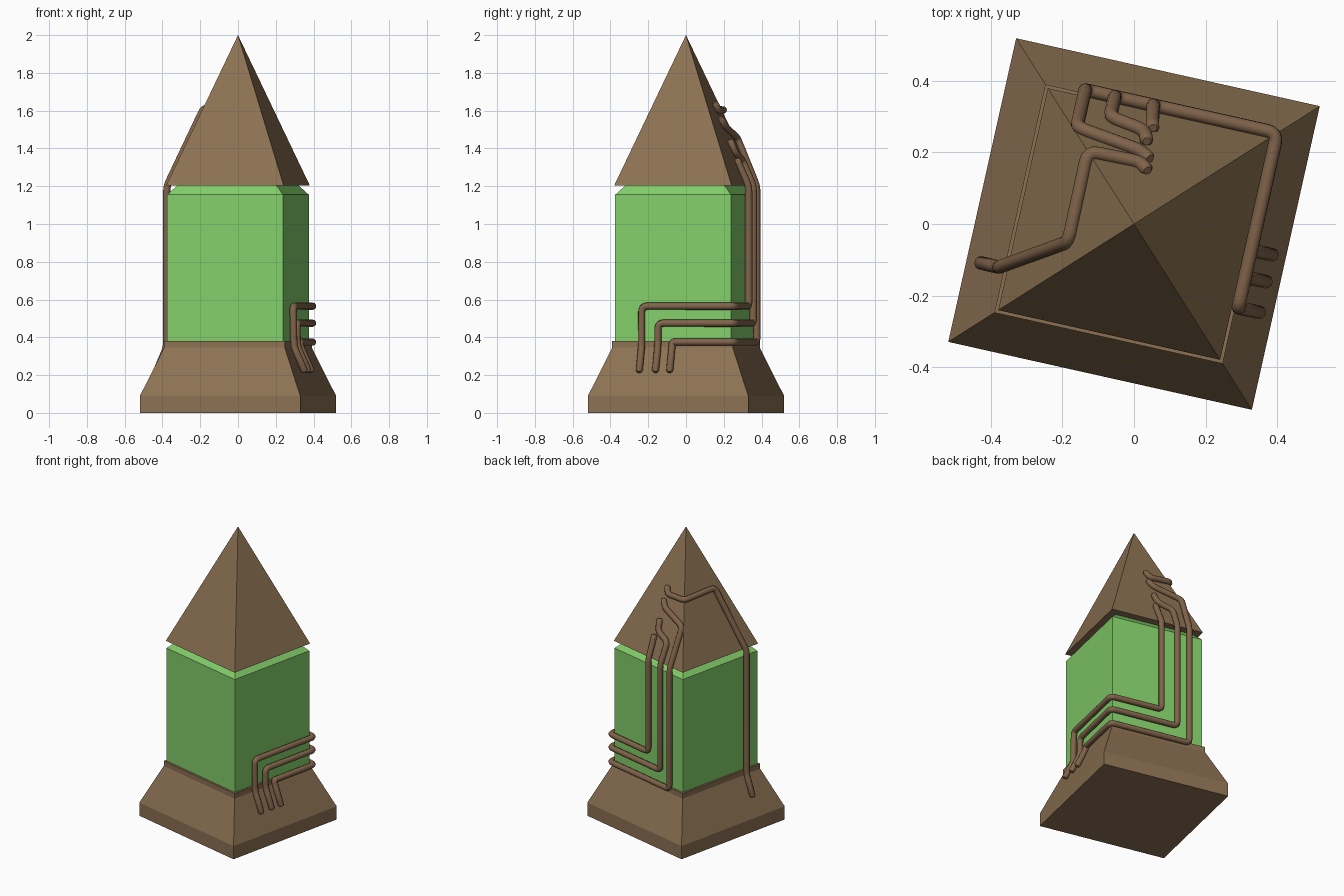
import bpy, bmesh, math
from mathutils import Vector

if "Cube" in bpy.data.objects:
    bpy.data.objects.remove(bpy.data.objects["Cube"])

TURN = math.radians(-12.6)   # whole model is turned about z


def material(name, rgb):
    m = bpy.data.materials.new(name)
    m.diffuse_color = (*rgb, 1)
    m.use_nodes = True
    m.node_tree.nodes["Principled BSDF"].inputs["Base Color"].default_value = m.diffuse_color
    return m


STONE = material("brown stone", (0.26, 0.165, 0.085))
PIPE = material("copper brown", (0.215, 0.125, 0.068))
GREEN = material("green glass", (0.225, 0.62, 0.145))


def square_stack(name, levels, mat):
    """Square rings of (half width, z), skinned and capped; half width 0 is a tip."""
    bm = bmesh.new()
    rings = []
    for h, z in levels:
        if h == 0:
            rings.append([bm.verts.new((0, 0, z))])
        else:
            rings.append([bm.verts.new((h * sx, h * sy, z))
                          for sx, sy in ((-1, -1), (1, -1), (1, 1), (-1, 1))])
    bm.faces.new(rings[0][::-1])
    for a, b in zip(rings, rings[1:]):
        for i in range(4):
            j = (i + 1) % 4
            bm.faces.new((a[i], a[j], b[0]) if len(b) == 1 else (a[i], a[j], b[j], b[i]))
    if len(rings[-1]) == 4:
        bm.faces.new(rings[-1])
    me = bpy.data.meshes.new(name)
    bm.to_mesh(me)
    bm.free()
    me.materials.append(mat)
    ob = bpy.data.objects.new(name, me)
    ob.rotation_euler.z = TURN
    bpy.context.collection.objects.link(ob)
    return ob


def pipe(name, pts, radius=0.019, bend=0.03):
    """Round pipe along straight runs with rounded bends and softened ends."""
    pts = [Vector(p) for p in pts]
    path = [(pts[0], 1.0)]
    for a, p, b in zip(pts, pts[1:], pts[2:]):
        d1, d2 = a - p, b - p
        r = min(bend, d1.length * 0.45, d2.length * 0.45)
        s, e = p + d1.normalized() * r, p + d2.normalized() * r
        for k in range(5):
            t = k / 4
            path.append((s * (1 - t) ** 2 + p * 2 * t * (1 - t) + e * t * t, 1.0))
    path.append((pts[-1], 1.0))
    out0 = (pts[0] - pts[1]).normalized() * 0.01
    out1 = (pts[-1] - pts[-2]).normalized() * 0.01
    path = [(pts[0] + out0, 0.6)] + path + [(pts[-1] + out1, 0.6)]

    cu = bpy.data.curves.new(name, 'CURVE')
    cu.dimensions = '3D'
    cu.bevel_depth = radius
    cu.bevel_resolution = 3
    cu.use_fill_caps = True
    sp = cu.splines.new('POLY')
    sp.points.add(len(path) - 1)
    for q, (co, rad) in zip(sp.points, path):
        q.co = (*co, 1)
        q.radius = rad
    cu.materials.append(PIPE)
    ob = bpy.data.objects.new(name, cu)
    ob.rotation_euler.z = TURN
    bpy.context.collection.objects.link(ob)
    bpy.ops.object.select_all(action='DESELECT')
    ob.select_set(True)
    bpy.context.view_layer.objects.active = ob
    bpy.ops.object.convert(target='MESH')
    bpy.ops.object.shade_smooth_by_angle(angle=math.radians(50))


# Flared base with a lip, glass body with chamfered top, pyramid roof
square_stack("base", [(0.435, 0), (0.435, 0.09), (0.327, 0.345), (0.327, 0.38)], STONE)
square_stack("glass_body", [(0.314, 0.37), (0.314, 1.155), (0.266, 1.207)], GREEN)
square_stack("roof", [(0.318, 1.205), (0, 2.0)], STONE)


def on_roof(d):
    """Height at which a pipe centre at distance d from the axis rests on the roof."""
    return 2.0 - (d - 0.012) / 0.4


# Three pipes: up the right side, round the back corner, up the back onto the roof
W = 0.336
runs = [  # start y, run height, back x, roof points (x, y)
    (-0.165, 0.565, -0.02, [(-0.012, 0.29), (-0.008, 0.277)]),
    (-0.077, 0.475, -0.13, [(-0.13, 0.277), (-0.028, 0.262), (-0.017, 0.237)]),
    (0.0, 0.375, -0.215, [(-0.215, 0.229), (-0.03, 0.205), (-0.002, 0.19)]),
]
for n, (y, z, x, roof) in enumerate(runs, 1):
    pipe(f"back_pipe_{n}",
         [(0.397, y, 0.225), (W + 0.004, y, 0.35), (W, y, z), (W, W, z), (x, W, z), (x, W, 1.2)]
         + [(px, py, on_roof(py)) for px, py in roof])

# Single pipe: up the left side, across the roof and round its back edge
pipe("left_pipe",
     [(-0.395, -0.2, 0.225), (-0.342, -0.2, 0.35), (-0.342, -0.2, 1.2),
      (-0.168, -0.088, on_roof(0.168)), (-0.17, 0.17, on_roof(0.17)),
      (-0.022, 0.173, on_roof(0.173)), (0.0, 0.158, on_roof(0.158))])
